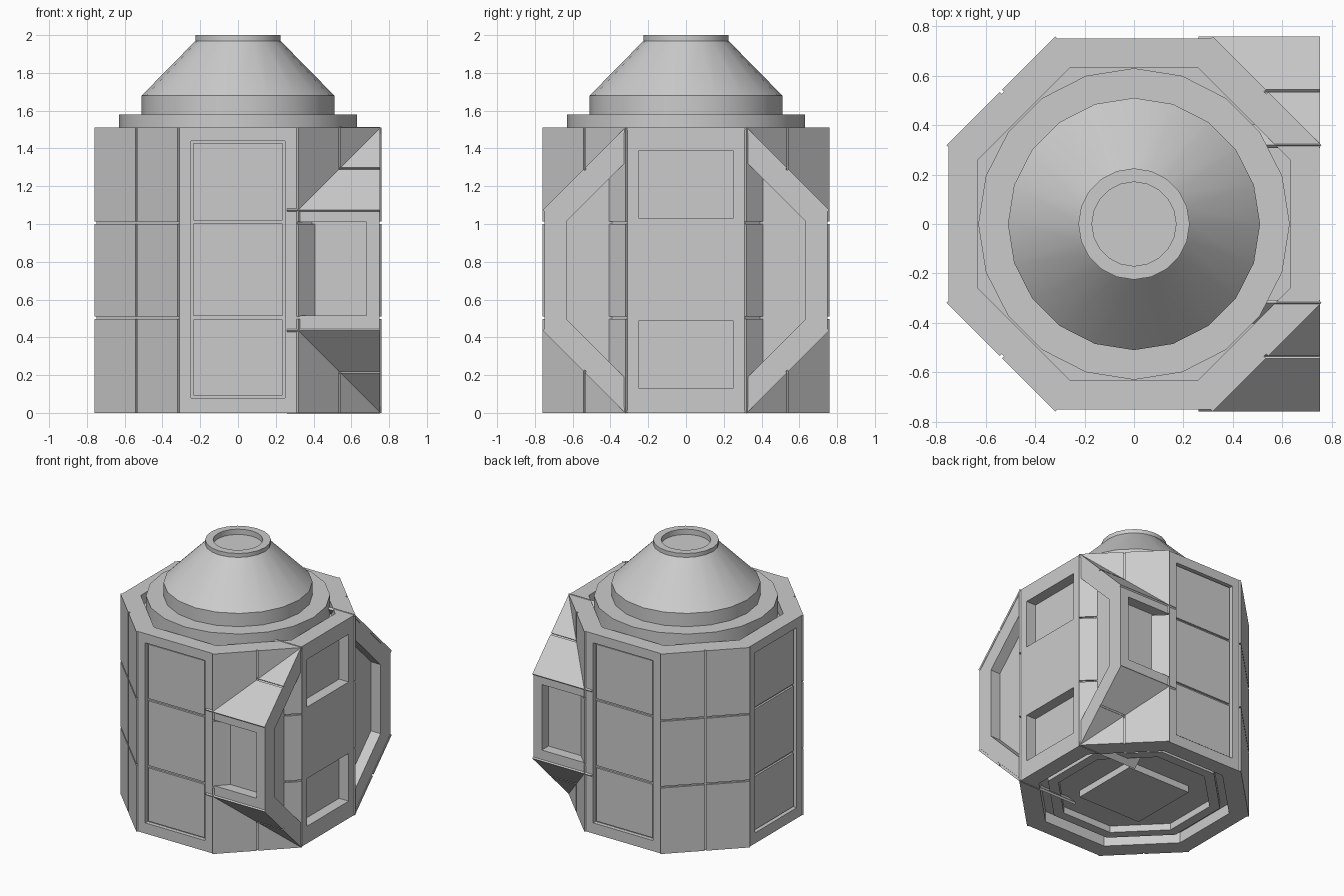
import bpy, bmesh, math
from mathutils import Matrix, Vector

if "Cube" in bpy.data.objects:
    bpy.data.objects.remove(bpy.data.objects["Cube"])

H = 1.51          # body height
R = 0.75          # half width across flats
MID = H / 2
T = math.tan(math.pi / 8)


def new_object(name, bm):
    bmesh.ops.recalc_face_normals(bm, faces=bm.faces)
    me = bpy.data.meshes.new(name)
    bm.to_mesh(me)
    bm.free()
    ob = bpy.data.objects.new(name, me)
    bpy.context.collection.objects.link(ob)
    return ob


def octagon_prism(name, r, lo, hi, axis='z', rv=None):
    """Octagonal prism along z, or along x centred on the body height."""
    rv = rv or r
    c, cv = r * T, rv * T
    pts = [(r, -cv), (r, cv), (c, rv), (-c, rv), (-r, cv), (-r, -cv), (-c, -rv), (c, -rv)]
    place = (lambda a, b, h: (a, b, h)) if axis == 'z' else (lambda a, b, h: (h, a, b + MID))
    bm = bmesh.new()
    base = [bm.verts.new(place(a, b, lo)) for a, b in pts]
    top = [bm.verts.new(place(a, b, hi)) for a, b in pts]
    bm.faces.new(base)
    bm.faces.new(top)
    for i in range(8):
        j = (i + 1) % 8
        bm.faces.new((base[i], base[j], top[j], top[i]))
    return new_object(name, bm)


def add_box(bm, lo, hi, m=Matrix()):
    lo, hi = Vector(lo), Vector(hi)
    size = hi - lo
    bmesh.ops.create_cube(bm, size=1, matrix=m @ Matrix.Translation((lo + hi) / 2)
                          @ Matrix.Diagonal((*size, 1)))


def box(name, lo, hi, m=Matrix()):
    bm = bmesh.new()
    add_box(bm, lo, hi, m)
    return new_object(name, bm)


def boolean(ob, other, op='DIFFERENCE'):
    mod = ob.modifiers.new('cut', 'BOOLEAN')
    mod.operation, mod.object, mod.solver = op, other, 'EXACT'
    bpy.context.view_layer.objects.active = ob
    bpy.ops.object.modifier_apply(modifier=mod.name)
    bpy.data.objects.remove(other)


def turn(deg):
    return Matrix.Rotation(math.radians(deg), 4, 'Z')


# side port: half octagon prism along x, with end recess and two side windows
port = octagon_prism('side_port', R, 0.25, R, 'x', MID)
boolean(port, octagon_prism('cutter', 0.63, 0.67, 0.9, 'x'))
for s in (-1, 1):
    ys = sorted((s * 0.67, s * 0.9))
    boolean(port, box('cutter', (0.30, ys[0], 0.515), (0.68, ys[1], 1.01)))

# main body joined with the port
body = octagon_prism('main_body', R, 0, H)
boolean(body, port, 'UNION')

# top and bottom recesses, and pockets in the port face
boolean(body, octagon_prism('cutter', 0.63, H - 0.08, H + 0.2))
boolean(body, octagon_prism('cutter', 0.63, -0.2, 0.08))
for z0, z1 in ((1.03, 1.39), (0.13, 0.49)):
    boolean(body, box('cutter', (0.67, -0.25, z0), (0.9, 0.25, z1)))

# recessed window strips on front, back and left
rows = ((0.092, 0.495), (0.512, 1.002), (1.018, 1.428))
for name, deg in (('front', -90), ('back', 90), ('left', 180)):
    boolean(body, box('cutter', (R - 0.03, -0.25, 0.08), (0.9, 0.25, 1.44), turn(deg)))
    bm = bmesh.new()
    for z0, z1 in rows:
        add_box(bm, (R - 0.04, -0.235, z0), (R - 0.015, 0.235, z1), turn(deg))
    new_object(name + '_inset_panels', bm)

# thin cladding on the diagonal faces, two columns by three rows
bm = bmesh.new()
for k in range(4):
    for y0, y1 in ((-R * T, -0.006), (0.006, R * T)):
        for z0, z1 in ((0, 0.498), (0.51, 1.0), (1.012, H)):
            add_box(bm, (R - 0.005, y0, z0), (R + 0.012, y1, z1), turn(45 + 90 * k))
new_object('body_cladding', bm)

# cladding on the slanted faces of the port
bm = bmesh.new()
for k in range(4):
    m = Matrix.Translation((0, 0, MID)) @ Matrix.Rotation(math.radians(45 + 90 * k), 4, 'X')
    for z0, z1 in ((-R * T, -0.006), (0.006, R * T)):
        add_box(bm, (0.26, R - 0.005, z0), (R + 0.003, R + 0.012, z1), m)
new_object('port_cladding', bm)

# underside: raised ring and square block inside the recess
ring = octagon_prism('bottom_ring', 0.57, 0.03, 0.09)
boolean(ring, octagon_prism('cutter', 0.50, -0.1, 0.2))
box('bottom_block', (-0.265, -0.265, 0.03), (0.265, 0.265, 0.09))

# turned cone roof with collar and open lip
profile = [(0, H - 0.09), (0.63, H - 0.09), (0.63, 1.58), (0.51, 1.58), (0.51, 1.68),
           (0.225, 1.97), (0.225, 2.0), (0.17, 2.0), (0.17, 1.96), (0, 1.96)]
bm = bmesh.new()
vs = [bm.verts.new((r, 0, z)) for r, z in profile]
es = [bm.edges.new(p) for p in zip(vs, vs[1:])]
bmesh.ops.spin(bm, geom=vs + es, cent=(0, 0, 0), axis=(0, 0, 1),
               angle=2 * math.pi, steps=20)
bmesh.ops.remove_doubles(bm, verts=bm.verts, dist=1e-4)
roof = new_object('cone_roof', bm)
bpy.ops.object.select_all(action='DESELECT')
roof.select_set(True)
bpy.context.view_layer.objects.active = roof
bpy.ops.object.shade_smooth_by_angle(angle=math.radians(30))
